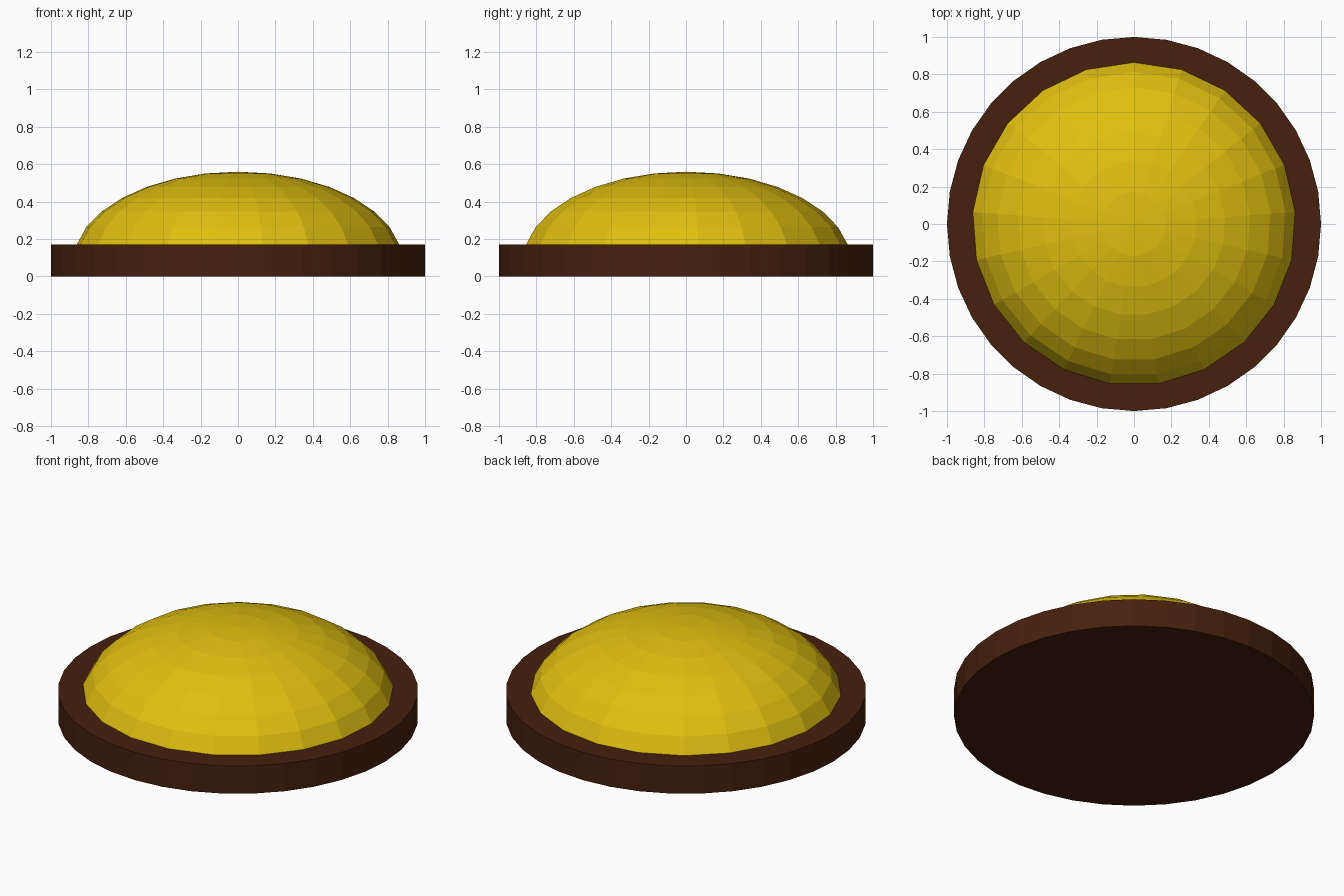
import bpy, bmesh
from math import sin, cos, pi, radians

if "Cube" in bpy.data.objects:
    bpy.data.objects.remove(bpy.data.objects["Cube"])


def material(name, rgb):
    m = bpy.data.materials.new(name)
    m.diffuse_color = (*rgb, 1)
    m.use_nodes = True
    m.node_tree.nodes["Principled BSDF"].inputs["Base Color"].default_value = m.diffuse_color
    return m


def lathe(name, profile, sides, mat):
    """Spin an (r, z) profile about z, first vertex on +y; flat ends where r > 0."""
    bm = bmesh.new()
    rings = []
    for r, z in profile:
        count = sides if r > 1e-6 else 1
        rings.append([bm.verts.new((r * sin(2 * pi * i / sides), r * cos(2 * pi * i / sides), z))
                      for i in range(count)])
    for a, b in zip(rings, rings[1:]):
        for i in range(sides):
            j = (i + 1) % sides
            if len(b) == 1:
                bm.faces.new((a[i], a[j], b[0]))
            else:
                bm.faces.new((a[i], a[j], b[j], b[i]))
    for ring in (rings[0], rings[-1]):
        if len(ring) > 1:
            bm.faces.new(ring)
    bmesh.ops.recalc_face_normals(bm, faces=bm.faces)
    me = bpy.data.meshes.new(name)
    bm.to_mesh(me)
    bm.free()
    me.materials.append(mat)
    ob = bpy.data.objects.new(name, me)
    bpy.context.collection.objects.link(ob)
    return ob


brown = material("dark brown", (0.062, 0.0145, 0.004))
yellow = material("golden yellow", (0.75, 0.52, 0.005))

# Round base plate
lathe("base_plate", [(1, 0), (1, 0.17)], 36, brown)

# Squashed hemisphere dome, its equator sunk inside the plate
step = radians(180 / 16)
dome = [(0.88 * sin(k * step), 0.08 + 0.48 * cos(k * step)) for k in range(8, 0, -1)]
lathe("dome", dome + [(0, 0.56)], 21, yellow)
